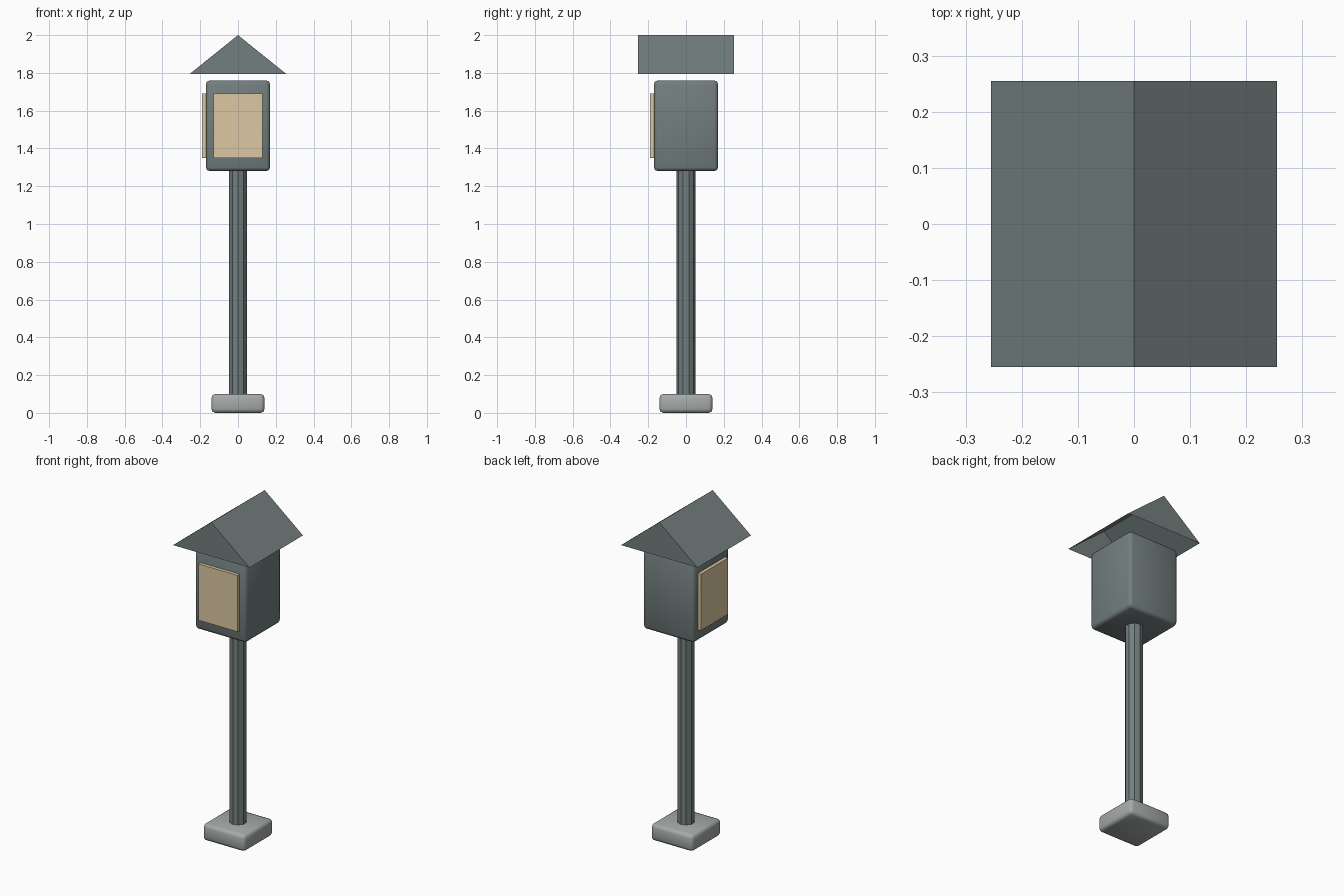
import bpy, bmesh
from math import radians

if "Cube" in bpy.data.objects:
    bpy.data.objects.remove(bpy.data.objects["Cube"])


def material(name, rgb):
    m = bpy.data.materials.new(name)
    m.diffuse_color = (*rgb, 1)
    m.use_nodes = True
    m.node_tree.nodes["Principled BSDF"].inputs["Base Color"].default_value = m.diffuse_color
    return m


metal = material("metal", (0.17, 0.21, 0.21))
stone = material("stone", (0.38, 0.41, 0.40))
glow = material("warm_panel", (0.72, 0.58, 0.36))


def box(name, lo, hi, mat, bevel=0):
    size = [b - a for a, b in zip(lo, hi)]
    mid = [(a + b) / 2 for a, b in zip(lo, hi)]
    bpy.ops.mesh.primitive_cube_add(size=1, location=mid)
    ob = bpy.context.object
    ob.name = name
    ob.scale = size
    bpy.ops.object.transform_apply(location=False, rotation=False, scale=True)
    ob.data.materials.append(mat)
    if bevel:
        mod = ob.modifiers.new("rounded_edges", "BEVEL")
        mod.width = bevel
        mod.segments = 2
        bpy.ops.object.modifier_apply(modifier=mod.name)
        bpy.ops.object.shade_smooth_by_angle(angle=radians(50))
    return ob


# Foot and lamp housing
box("foot", (-0.14, -0.14, 0), (0.14, 0.14, 0.10), stone, 0.02)
box("housing", (-0.17, -0.17, 1.28), (0.17, 0.17, 1.76), metal, 0.02)

# Ten-sided post
bpy.ops.mesh.primitive_cylinder_add(vertices=10, radius=0.05, depth=1.20,
                                    location=(0, 0, 0.69))
post = bpy.context.object
post.name = "post"
post.data.materials.append(metal)

# Panels on the front and left faces
box("front_panel", (-0.13, -0.19, 1.35), (0.13, -0.165, 1.69), glow)
box("left_panel", (-0.19, -0.13, 1.35), (-0.165, 0.13, 1.69), glow)

# Hollow gable roof, open underneath
bm = bmesh.new()
front, back = [[bm.verts.new((x, y, z)) for x, z in
                ((-0.255, 1.795), (0.255, 1.795), (0, 2.0))]
               for y in (-0.255, 0.255)]
bm.faces.new(front)
bm.faces.new(back[::-1])
bm.faces.new((front[1], back[1], back[2], front[2]))
bm.faces.new((front[2], back[2], back[0], front[0]))
mesh = bpy.data.meshes.new("roof")
bm.to_mesh(mesh)
bm.free()
mesh.materials.append(metal)
bpy.context.collection.objects.link(bpy.data.objects.new("roof", mesh))
